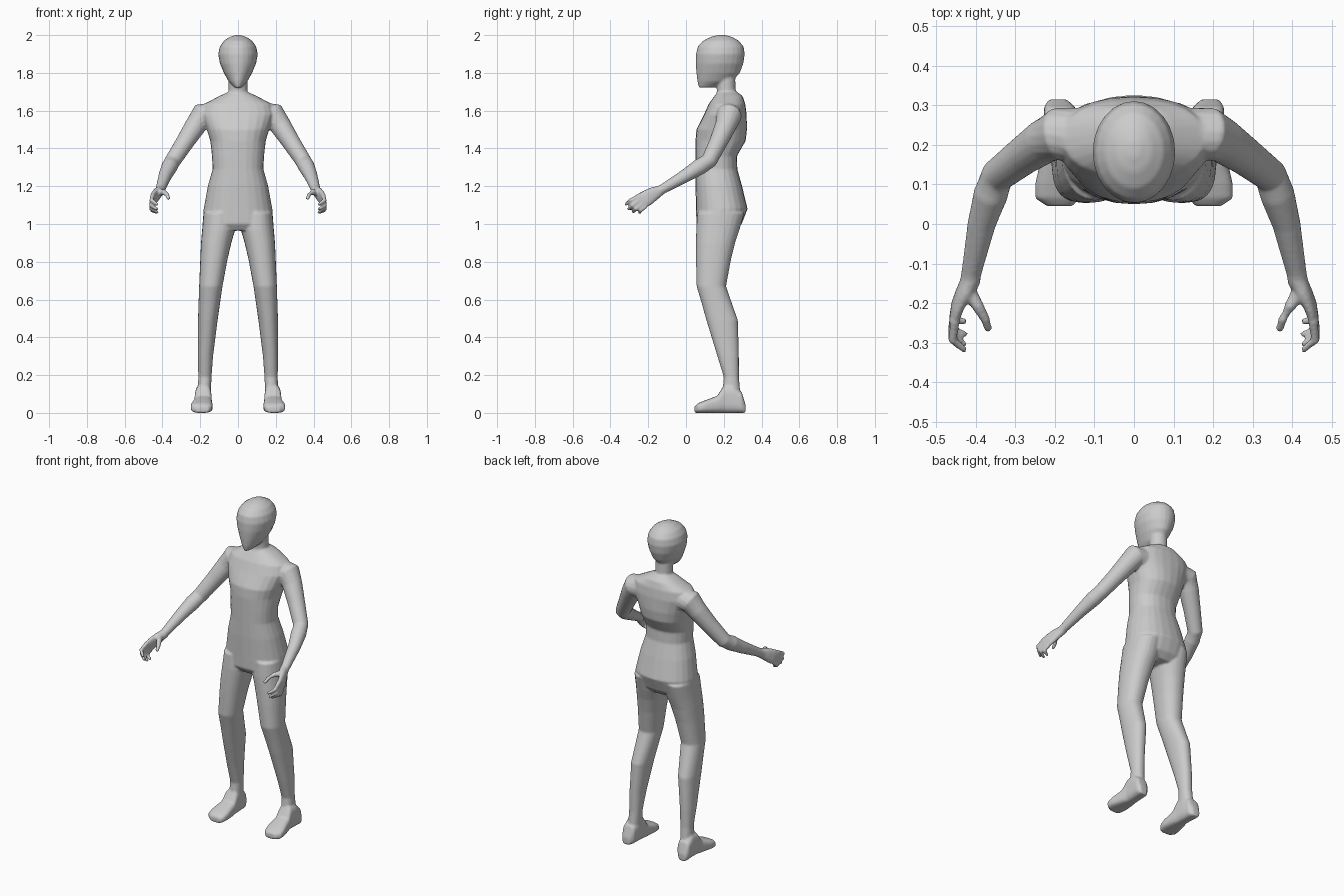
import bpy, bmesh
from math import cos, sin, pi, copysign
from mathutils import Vector

bm = bmesh.new()


def loft(rings, e=2.0, n=24):
    """Skin rings of (centre, u axis, v axis); e is the superellipse exponent."""
    loops = []
    for c, u, v in rings:
        loop = []
        for i in range(n):
            t = 2 * pi * i / n
            a = copysign(abs(cos(t)) ** (2 / e), cos(t))
            b = copysign(abs(sin(t)) ** (2 / e), sin(t))
            loop.append(bm.verts.new(Vector(c) + Vector(u) * a + Vector(v) * b))
        loops.append(loop)
    for p, q in zip(loops, loops[1:]):
        for i in range(n):
            j = (i + 1) % n
            bm.faces.new((p[i], p[j], q[j], q[i]))
    bm.faces.new(loops[0][::-1])
    bm.faces.new(loops[-1])


def slices(rows, e=2.0, s=1):
    """Horizontal slices: z, front y, back y, inner x, outer x."""
    loft([((s * (a + b) / 2, (f + k) / 2, z), ((b - a) / 2, 0, 0), (0, (k - f) / 2, 0))
          for z, f, k, a, b in rows], e)


def tube(points, s=1):
    """Round limb through points x, y, z, radius, with rounded ends."""
    P = [Vector((s * x, y, z)) for x, y, z, r in points]
    R = [p[3] for p in points]
    rings = []
    for i, p in enumerate(P):
        d = (P[min(i + 1, len(P) - 1)] - P[max(i - 1, 0)]).normalized()
        u = d.cross(Vector((0.3, 1, 0.2))).normalized()
        v = d.cross(u)
        if i == 0:
            rings.append((p - d * R[i] * 0.6, u * R[i] * 0.6, v * R[i] * 0.6))
        rings.append((p, u * R[i], v * R[i]))
        if i == len(P) - 1:
            rings.append((p + d * R[i] * 0.6, u * R[i] * 0.6, v * R[i] * 0.6))
    loft(rings, n=16)


def centred(rows):
    return [(z, f, k, -w, w) for z, f, k, w in rows]


# Head: narrow chin widening to the skull
slices(centred([(1.722, .068, .15, .018), (1.755, .06, .245, .05), (1.80, .055, .285, .075),
                (1.85, .052, .304, .096), (1.90, .053, .311, .105), (1.94, .062, .305, .096),
                (1.97, .09, .28, .075), (1.99, .13, .245, .045), (2.0, .17, .21, .015)]))
# Neck
slices(centred([(1.64, .14, .28, .065), (1.70, .163, .263, .05), (1.80, .163, .26, .05)]))
# Torso from shoulders to seat
slices(centred([(1.70, .17, .27, .05), (1.677, .15, .30, .10), (1.635, .12, .314, .18),
                (1.58, .095, .321, .195), (1.50, .055, .323, .165), (1.44, .05, .316, .147),
                (1.36, .05, .27, .138), (1.29, .05, .272, .135), (1.20, .05, .297, .16),
                (1.08, .053, .326, .182), (1.00, .055, .295, .187), (.965, .08, .26, .16)]), 2.3)

for s in (1, -1):
    # Leg from hip to ankle
    slices([(1.06, .06, .31, .01, .183), (.97, .054, .283, .015, .19), (.90, .053, .26, .035, .196),
            (.81, .053, .238, .056, .20), (.67, .056, .212, .082, .206), (.58, .083, .243, .095, .209),
            (.49, .108, .275, .108, .212), (.30, .166, .28, .132, .213), (.19, .20, .28, .14, .21),
            (.08, .19, .29, .145, .215)], 2.2, s)
    # Foot, heel to toe: y, top z, inner x, outer x
    loft([((s * (a + b) / 2, y, t / 2), ((b - a) / 2, 0, 0), (0, 0, t / 2))
          for y, t, a, b in [(.315, .045, .17, .215), (.295, .11, .148, .228), (.25, .15, .142, .228),
                             (.20, .145, .14, .228), (.165, .09, .137, .235), (.10, .066, .133, .25),
                             (.065, .052, .138, .25), (.045, .035, .155, .22)]], 3)
    # Arm
    tube([(.14, .225, 1.575, .07), (.19, .228, 1.575, .067), (.225, .21, 1.52, .057),
          (.28, .172, 1.435, .049), (.345, .122, 1.335, .043), (.362, .075, 1.305, .044),
          (.385, 0, 1.257, .036), (.41, -.12, 1.187, .026), (.415, -.15, 1.172, .026)], s)
    # Palm: flattened across x, wide along the knuckle line
    w = Vector((0, -.46, .89))
    loft([((s * x, y, z), (s * t, 0, 0), w * h)
          for x, y, z, t, h in [(.41, -.13, 1.181, .024, .026), (.428, -.17, 1.16, .022, .037),
                                (.445, -.205, 1.138, .017, .043), (.453, -.235, 1.122, .013, .042)]], 2.4, 16)
    # Four curled fingers from index to little finger
    for k, bend, tip in [((.452, -.243, 1.152), (.458, -.293, 1.125), (.428, -.318, 1.104)),
                         ((.454, -.238, 1.132), (.460, -.285, 1.098), (.428, -.305, 1.078)),
                         ((.454, -.228, 1.112), (.459, -.266, 1.08), (.426, -.28, 1.063)),
                         ((.452, -.215, 1.093), (.457, -.24, 1.073), (.428, -.246, 1.06))]:
        tube([(*k, .013), (*bend, .012), (*tip, .009)], s)
    # Thumb
    tube([(.42, -.165, 1.168, .02), (.393, -.21, 1.168, .015), (.376, -.24, 1.155, .012),
          (.368, -.266, 1.135, .010)], s)

bmesh.ops.recalc_face_normals(bm, faces=bm.faces)
mesh = bpy.data.meshes.new("body")
bm.to_mesh(mesh)
bm.free()
body = bpy.data.objects.new("body", mesh)
bpy.context.collection.objects.link(body)

# Fuse the parts into one skin and soften the joins
fuse = body.modifiers.new("fuse", 'REMESH')
fuse.mode = 'VOXEL'
fuse.voxel_size = .006
fuse.use_smooth_shade = True
soft = body.modifiers.new("soften", 'SMOOTH')
soft.factor = .5
soft.iterations = 5
